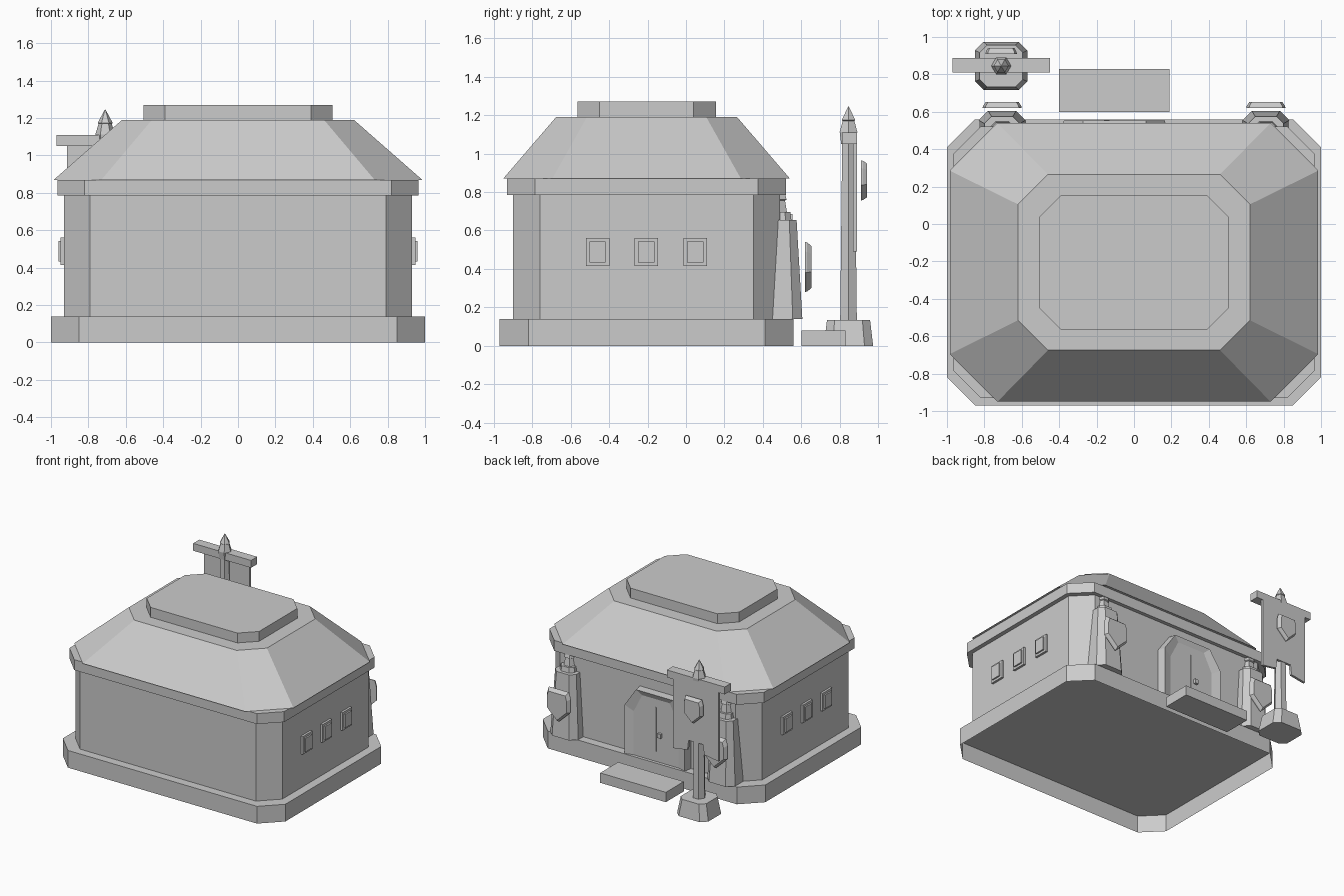
import bpy, bmesh, math

cube = bpy.data.objects.get("Cube")
if cube:
    bpy.data.objects.remove(cube, do_unlink=True)

stone = bpy.data.materials.new("plain grey")
stone.use_nodes = True
GREY = (0.6, 0.6, 0.6, 1)
stone.diffuse_color = GREY
bsdf = next(n for n in stone.node_tree.nodes if n.type == 'BSDF_PRINCIPLED')
bsdf.inputs["Base Color"].default_value = GREY


def loft(name, rings, open_start=False):
    """Join matching rings of points into a flat-shaded solid."""
    bm = bmesh.new()
    loops = [[bm.verts.new(p) for p in ring] for ring in rings]
    for a, b in zip(loops, loops[1:]):
        for i in range(len(a)):
            j = (i + 1) % len(a)
            bm.faces.new((a[i], a[j], b[j], b[i]))
    if not open_start:
        bm.faces.new(loops[0])
    bm.faces.new(loops[-1])
    bmesh.ops.recalc_face_normals(bm, faces=bm.faces)
    mesh = bpy.data.meshes.new(name)
    bm.to_mesh(mesh)
    bm.free()
    mesh.materials.append(stone)
    obj = bpy.data.objects.new(name, mesh)
    bpy.context.collection.objects.link(obj)


def octagon(x, y, hx, hy, cut, z):
    """Rectangle with cut corners, lying flat at height z."""
    pts = []
    for sx, sy in ((1, 1), (-1, 1), (-1, -1), (1, -1)):
        pair = [(x + sx * hx, y + sy * (hy - cut), z),
                (x + sx * (hx - cut), y + sy * hy, z)]
        pts += pair if sx * sy > 0 else pair[::-1]
    return pts


def hexagon(x, y, r, z):
    return [(x + r * math.cos(math.tau * i / 6),
             y + r * math.sin(math.tau * i / 6), z) for i in range(6)]


def upright(outline, y):
    """Place an (x, z) outline in a plane facing the back."""
    return [(x, y, z) for x, z in outline]


def box(name, x0, x1, y0, y1, z0, z1):
    outline = [(x0, z0), (x1, z0), (x1, z1), (x0, z1)]
    loft(name, [upright(outline, y0), upright(outline, y1)])


def tier(name, bottom, top, open_start=False):
    """Octagonal storey; each end is (half x, half y, corner cut, z)."""
    loft(name, [octagon(0, -0.205, *bottom), octagon(0, -0.205, *top)], open_start)


# Main building; the plinth is an open shell underneath
tier("plinth", (1.0, 0.765, 0.15, 0), (1.0, 0.765, 0.15, 0.14), True)
tier("walls", (0.93, 0.695, 0.14, 0.14), (0.93, 0.695, 0.14, 0.785))
tier("cornice", (0.965, 0.725, 0.145, 0.785), (0.965, 0.725, 0.145, 0.87))
tier("roof", (0.985, 0.745, 0.255, 0.87), (0.62, 0.47, 0.16, 1.19))
tier("roof_cap", (0.505, 0.36, 0.115, 1.19), (0.505, 0.36, 0.115, 1.27))

# Side windows: a frame block with a raised pane
for side in (-1, 1):
    for y in (-0.46, -0.207, 0.048):
        for name, hy, hz, depth in (("window_frame", 0.061, 0.073, 0.948),
                                    ("window_pane", 0.042, 0.055, 0.96)):
            box(name, side * 0.92, side * depth, y - hy, y + hy, 0.488 - hz, 0.488 + hz)


# Shield with a bevelled rim
def shield(name, x, y, z, s):
    def ring(k, depth):
        half = [(0.09, 0.13), (0.105, 0.08), (0.105, -0.03)]
        full = half + [(0, -0.13)] + [(-u, v) for u, v in reversed(half)]
        return upright([(x + u * s * k, z + v * s * k) for u, v in full], depth)
    loft(name, [ring(1, y), ring(0.98, y + 0.01), ring(0.84, y + 0.032)])


# Rear pilasters, small posts and shields
for side in (-1, 1):
    x, y = side * 0.705, 0.48
    loft("pilaster", [octagon(x, y, 0.125, 0.125, 0.05, 0.14),
                      octagon(x, y, 0.095, 0.095, 0.038, 0.655)])
    loft("pilaster_cap", [octagon(x, y, 0.065, 0.068, 0.03, 0.655),
                          octagon(x, y, 0.06, 0.062, 0.028, 0.695)])
    loft("pilaster_post", [hexagon(x, y, r, z) for r, z in
                           ((0.052, 0.695), (0.04, 0.755), (0.05, 0.76), (0.04, 0.79))])
    shield("pilaster_shield", x, 0.62, 0.41, 1)

# Arched double door
DOOR_X = -0.105


def arch(half, top, depth):
    cut_x, cut_z = 0.38 * half, 0.15
    right = [(half, 0.14), (half, top - cut_z), (half - cut_x, top)]
    pts = right + [(-u, v) for u, v in reversed(right)]
    return upright([(DOOR_X + u, v) for u, v in pts], depth)


loft("door_frame", [arch(0.285, 0.69, 0.48), arch(0.27, 0.685, 0.553),
                    arch(0.2, 0.645, 0.535)])
box("door_seam", DOOR_X - 0.003, DOOR_X + 0.003, 0.53, 0.539, 0.22, 0.58)
box("door_handle", DOOR_X - 0.055, DOOR_X - 0.025, 0.53, 0.555, 0.345, 0.38)
box("door_step", -0.40, 0.19, 0.60, 0.83, 0, 0.08)

# Banner stand
PX, PY = -0.71, 0.845
loft("banner_base", [octagon(PX, PY, 0.14, 0.128, 0.045, 0),
                     octagon(PX, PY, 0.115, 0.112, 0.04, 0.135)])
loft("banner_pole", [hexagon(PX, PY, 0.05, 0.13), hexagon(PX, PY, 0.038, 1.06)])
box("banner_crossbar", PX - 0.26, PX + 0.26, 0.81, 0.888, 1.05, 1.11)
loft("banner_finial", [hexagon(PX, PY, r, z) for r, z in
                       ((0.044, 1.05), (0.053, 1.112), (0.035, 1.17),
                        (0.04, 1.174), (0.002, 1.245))])

# Cloth with a notched lower edge
half = [(0.205, 1.07), (0.205, 0.49), (0.075, 0.51), (0.065, 0.59)]
cloth = [(PX + u, v) for u, v in half] + [(PX - u, v) for u, v in reversed(half)]
loft("banner_cloth", [upright(cloth, 0.868), upright(cloth, 0.888)])
shield("banner_shield", PX, 0.91, 0.86, 0.8)
